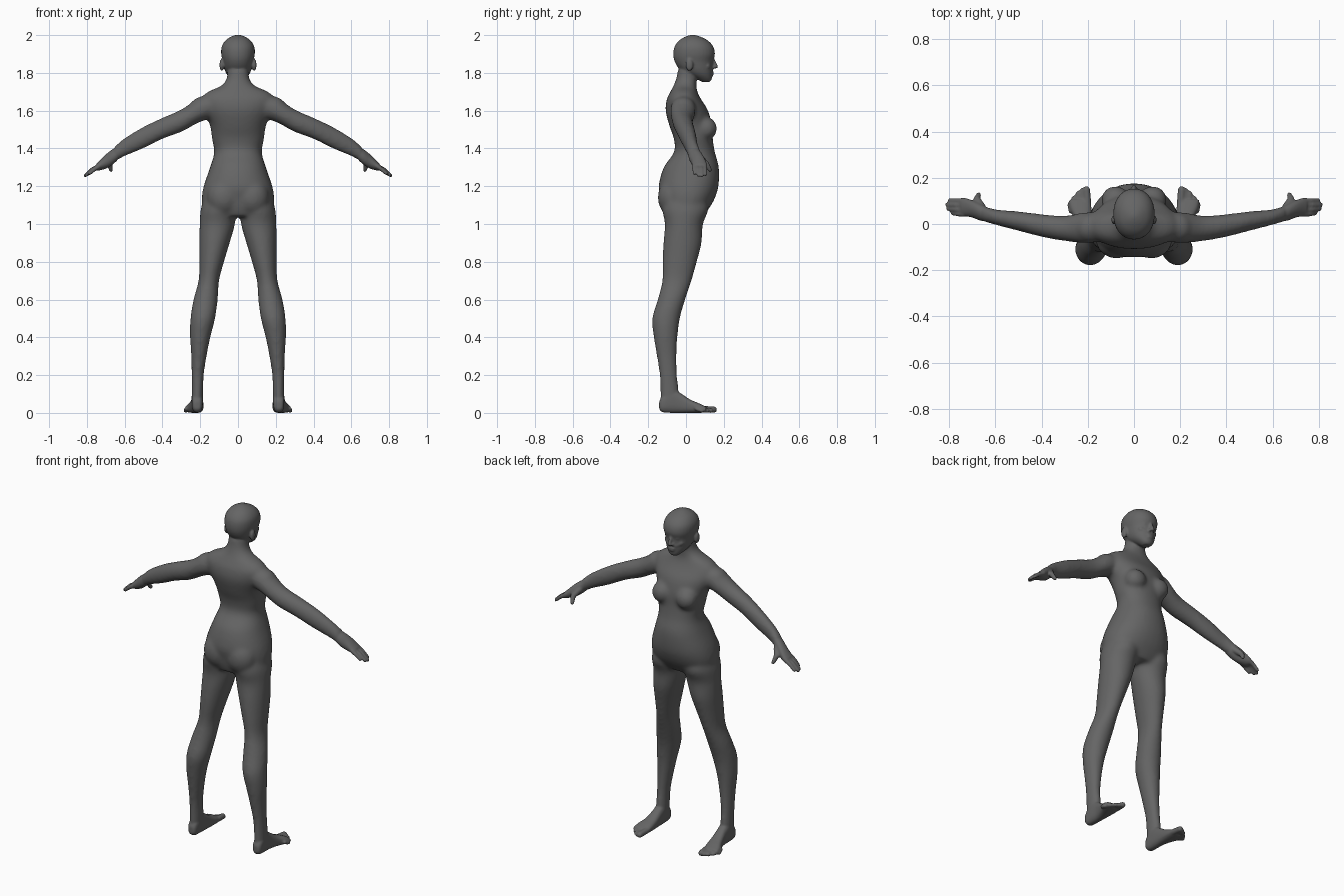
import bpy, bmesh, math
from mathutils import Vector, Matrix

if "Cube" in bpy.data.objects:
    bpy.data.objects.remove(bpy.data.objects["Cube"])

skin = bpy.data.materials.new("dark_grey_skin")
skin.use_nodes = True
GREY = (0.13, 0.13, 0.13, 1)
skin.diffuse_color = GREY
skin.node_tree.nodes["Principled BSDF"].inputs["Base Color"].default_value = GREY


def curve(p0, p1, p2, p3, t):
    return 0.5 * (2 * p1 + (p2 - p0) * t + (2 * p0 - 5 * p1 + 4 * p2 - p3) * t * t
                  + (3 * p1 - p0 - 3 * p2 + p3) * t ** 3)


def refine(rows, steps=4):
    """Smoothly interpolate between cross-section rows."""
    ext = [rows[0]] + list(rows) + [rows[-1]]
    out = []
    for i in range(len(rows) - 1):
        for s in range(steps):
            out.append([curve(*vals, s / steps) for vals in zip(*ext[i:i + 4])])
    return out + [list(rows[-1])]


def loft(bm, axis, rows, side=1, power=2.0, n=32):
    """Skin oval sections; row = position on axis, then low/high of the other axes."""
    a, b = [k for k in range(3) if k != axis]
    rings = []
    for t, a0, a1, b0, b1 in refine(rows):
        ring = []
        for i in range(n):
            ang = math.tau * i / n
            c, s = math.cos(ang), math.sin(ang)
            co = Vector()
            co[axis] = t
            co[a] = (a0 + a1) / 2 + (a1 - a0) / 2 * math.copysign(abs(c) ** (2 / power), c)
            co[b] = (b0 + b1) / 2 + (b1 - b0) / 2 * math.copysign(abs(s) ** (2 / power), s)
            co.x *= side
            ring.append(bm.verts.new(co))
        rings.append(ring)
    for r0, r1 in zip(rings, rings[1:]):
        for i in range(n):
            j = (i + 1) % n
            bm.faces.new((r0[i], r0[j], r1[j], r1[i]))
    bm.faces.new(rings[0])
    bm.faces.new(rings[-1])


def blob(bm, centre, size, side=1):
    x, y, z = centre
    m = Matrix.Translation((x * side, y, z)) @ Matrix.Diagonal((*size, 1))
    bmesh.ops.create_icosphere(bm, subdivisions=3, radius=1, matrix=m)


def limb(bm, points, side=1):
    """Tapered rounded links through (x, y, z, radius) points."""
    for pair in zip(points, points[1:]):
        link = bmesh.new()
        for x, y, z, r in pair:
            bmesh.ops.create_icosphere(link, subdivisions=2, radius=r,
                                       matrix=Matrix.Translation((x * side, y, z)))
        hull = bmesh.ops.convex_hull(link, input=link.verts)
        junk = [g for g in hull["geom_interior"] if isinstance(g, bmesh.types.BMVert)]
        bmesh.ops.delete(link, geom=junk, context="VERTS")
        tmp = bpy.data.meshes.new("link")
        link.to_mesh(tmp)
        bm.from_mesh(tmp)
        link.free()
        bpy.data.meshes.remove(tmp)


def fuse(bm, name, voxel, rounds):
    """Merge overlapping forms into one soft surface and return its mesh."""
    bmesh.ops.recalc_face_normals(bm, faces=bm.faces)
    src = bpy.data.meshes.new(name + "_forms")
    bm.to_mesh(src)
    bm.free()
    ob = bpy.data.objects.new(name + "_forms", src)
    bpy.context.scene.collection.objects.link(ob)
    rem = ob.modifiers.new("Remesh", "REMESH")
    rem.mode = "VOXEL"
    rem.voxel_size = voxel
    sm = ob.modifiers.new("Smooth", "SMOOTH")
    sm.factor = 0.5
    sm.iterations = rounds
    dg = bpy.context.evaluated_depsgraph_get()
    mesh = bpy.data.meshes.new_from_object(ob.evaluated_get(dg))
    bpy.data.objects.remove(ob)
    bpy.data.meshes.remove(src)
    mesh.name = name
    return mesh


core = bmesh.new()

# Torso and neck: height, half width, back, front
torso = [(1.04, .12, -.11, .09), (1.08, .18, -.125, .12), (1.13, .192, -.135, .15),
         (1.2, .182, -.145, .172), (1.3, .148, -.118, .174), (1.38, .126, -.063, .153),
         (1.45, .138, -.064, .142), (1.52, .148, -.088, .138), (1.6, .18, -.108, .117),
         (1.66, .195, -.102, .08), (1.7, .16, -.083, .06), (1.73, .092, -.067, .055),
         (1.77, .06, -.052, .058), (1.83, .056, -.04, .06)]
loft(core, 2, [(z, -w, w, b, f) for z, w, b, f in torso], power=2.2)

# Leg: height, inner, outer, back, front
leg = [(1.16, .03, .17, -.1, .1), (1.08, .014, .197, -.125, .12), (1.0, .016, .203, -.112, .09),
       (.9, .044, .205, -.12, .083), (.8, .074, .205, -.124, .058), (.7, .1, .209, -.126, .03),
       (.6, .107, .236, -.15, -.004), (.5, .121, .252, -.179, -.032), (.4, .146, .254, -.171, -.045),
       (.3, .166, .248, -.155, -.049), (.2, .181, .246, -.141, -.046), (.1, .184, .246, -.137, -.035),
       (.04, .186, .246, -.137, -.03)]
# Arm: distance out, back, front, bottom, top
arm = [(.1, -.07, .04, 1.57, 1.69), (.2, -.083, .052, 1.54, 1.67), (.3, -.074, .036, 1.487, 1.607),
       (.4, -.056, .043, 1.45, 1.563), (.5, -.03, .055, 1.4, 1.516), (.6, -.004, .064, 1.358, 1.456),
       (.66, .012, .084, 1.325, 1.405)]
for side in (1, -1):
    loft(core, 2, leg, side)
    loft(core, 0, arm, side)
    # Breast, buttock and shoulder masses
    blob(core, (.08, .105, 1.505), (.062, .06, .062), side)
    blob(core, (.075, -.07, 1.14), (.09, .08, .1), side)
    blob(core, (.19, -.015, 1.615), (.065, .065, .06), side)

body_core = fuse(core, "core", .011, 9)
full = bmesh.new()
full.from_mesh(body_core)
bpy.data.meshes.remove(body_core)

# Head: height, half width, back, front
head = [(1.752, .02, .085, .125), (1.765, .036, .06, .136), (1.79, .058, .01, .139),
        (1.82, .072, -.035, .142), (1.86, .081, -.06, .143), (1.9, .089, -.067, .153),
        (1.94, .086, -.06, .144), (1.972, .066, -.036, .115), (1.992, .036, -.003, .075),
        (2.001, .01, .026, .044)]
loft(full, 2, [(z, -w, w, b, f) for z, w, b, f in head], power=2.15)
# Nose and lips
limb(full, [(0, .142, 1.878, .007), (0, .159, 1.833, .011)])
blob(full, (0, .137, 1.803), (.024, .011, .006))
blob(full, (0, .136, 1.79), (.02, .011, .006))

# Hand slopes down and outward from the wrist
palm = [(.64, .01, .075, 1.335, 1.41), (.67, .016, .09, 1.31, 1.392), (.7, .028, .103, 1.293, 1.368),
        (.735, .034, .114, 1.283, 1.333), (.75, .04, .11, 1.283, 1.318)]
foot = [(-.142, .2, .232, .02, .06), (-.125, .189, .243, .004, .09), (-.08, .185, .246, 0, .13),
        (-.03, .184, .247, 0, .105), (.02, .183, .258, 0, .072), (.07, .184, .278, 0, .05),
        (.105, .189, .282, .002, .034)]
for side in (1, -1):
    loft(full, 0, palm, side)
    loft(full, 1, foot, side, power=2.6)
    # Fingers
    for i in range(4):
        reach = (.0, .012, .008, -.012)[i]
        y = .1 - i * .019
        limb(full, [(.735, y, 1.307, .013), (.768 + reach / 2, y + .001, 1.288, .0115),
                    (.797 + reach, y + .003, 1.262 - reach / 2, .0095)], side)
    # Thumb
    limb(full, [(.66, .072, 1.352, .02), (.68, .108, 1.318, .015), (.672, .127, 1.286, .011)], side)
    # Toes, largest on the inside
    for i in range(5):
        x, r = .203 + i * .018, (.017, .0125, .012, .0115, .011)[i]
        tip = .148 - .004 * i * i
        limb(full, [(x - .002, .08 - i * .006, .022, r), (x + .003, tip, r, r)], side)
    # Ears, brows, cheeks and eyelids
    blob(full, (.086, .018, 1.842), (.012, .02, .033), side)
    limb(full, [(.016, .141, 1.889, .009), (.05, .122, 1.889, .01)], side)
    limb(full, [(.046, .112, 1.836, .016), (.022, .128, 1.82, .013)], side)
    blob(full, (.032, .128, 1.866), (.014, .011, .007), side)
    blob(full, (.011, .148, 1.829), (.008, .01, .007), side)

# Finished figure
mesh = fuse(full, "body", .0055, 4)
mesh.materials.clear()
mesh.materials.append(skin)
body = bpy.data.objects.new("body", mesh)
bpy.context.scene.collection.objects.link(body)
bpy.context.view_layer.objects.active = body
body.select_set(True)
bpy.ops.object.shade_smooth()
